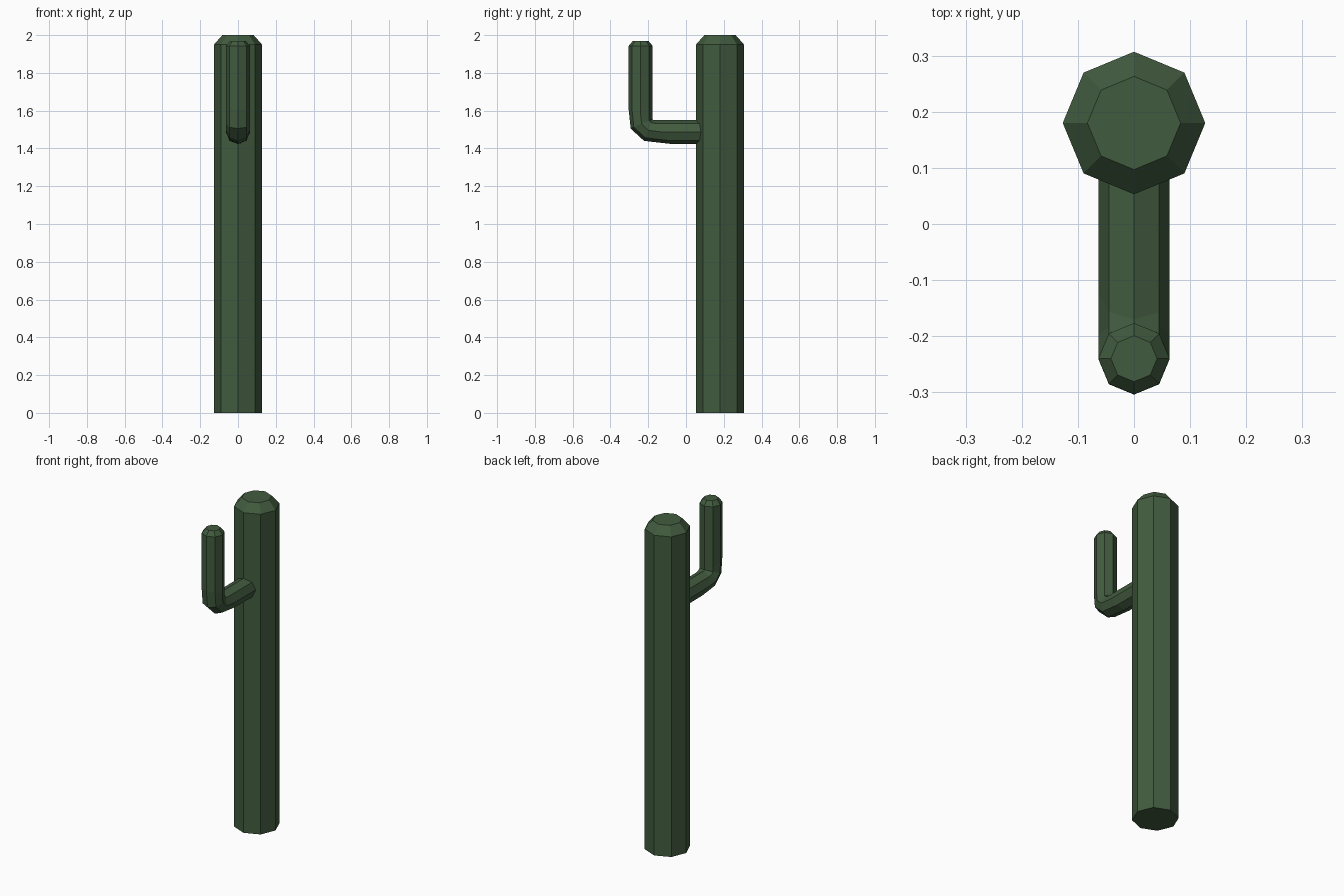
import bpy, bmesh, math
from mathutils import Vector

if "Cube" in bpy.data.objects:
    bpy.data.objects.remove(bpy.data.objects["Cube"])

SIDES = 8
green = bpy.data.materials.new("cactus green")
green.diffuse_color = (0.053, 0.104, 0.049, 1)
green.use_nodes = True
green.node_tree.nodes["Principled BSDF"].inputs["Base Color"].default_value = green.diffuse_color


def tube(name, rings):
    """Octagonal tube through rings given as (inner point, outer point, x radius) in the y-z plane."""
    bm = bmesh.new()
    loops = []
    for (y0, z0), (y1, z1), rx in rings:
        a, b = Vector((0, y0, z0)), Vector((0, y1, z1))
        mid, half = (a + b) / 2, (b - a) / 2
        loop = []
        for i in range(SIDES):
            t = 2 * math.pi * i / SIDES
            loop.append(bm.verts.new(mid + half * math.cos(t) + Vector((rx * math.sin(t), 0, 0))))
        loops.append(loop)
    for p, q in zip(loops, loops[1:]):
        for i in range(SIDES):
            j = (i + 1) % SIDES
            bm.faces.new((p[i], p[j], q[j], q[i]))
    bm.faces.new(loops[0])
    bm.faces.new(loops[-1])
    bmesh.ops.recalc_face_normals(bm, faces=bm.faces)
    mesh = bpy.data.meshes.new(name)
    bm.to_mesh(mesh)
    bm.free()
    mesh.materials.append(green)
    obj = bpy.data.objects.new(name, mesh)
    bpy.context.collection.objects.link(obj)


def level(y, z, r):
    """Horizontal ring centred on y at height z."""
    return (y + r, z), (y - r, z), r


# Trunk with a chamfered top
tube("trunk", [level(0.18, 0, 0.127), level(0.18, 1.95, 0.127), level(0.18, 2.0, 0.083)])

# Arm: starts inside the trunk, fans round the elbow, then rises to a chamfered tip
R = 0.0635
tube("arm", [
    ((0.12, 1.55), (0.12, 1.422), R),
    ((-0.170, 1.55), (-0.08, 1.424), R),
    ((-0.176, 1.552), (-0.222, 1.44), R),
    ((-0.178, 1.555), (-0.293, 1.505), R),
    ((-0.1775, 1.565), (-0.304, 1.61), R),
    level(-0.24, 1.943, R),
    level(-0.24, 1.97, 0.041),
])
